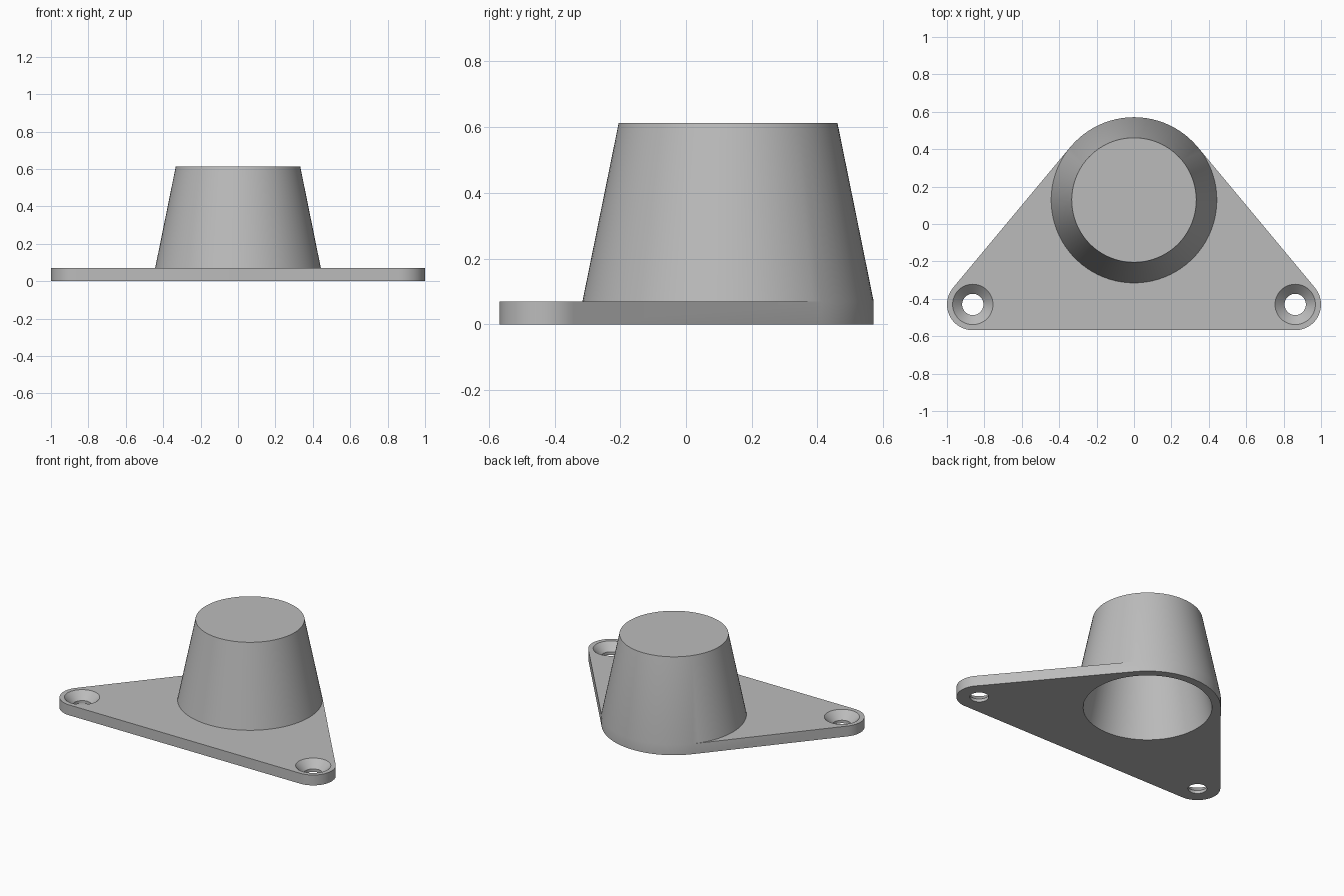
import bpy, bmesh
from math import radians, degrees, sin, cos, atan2, acos, hypot

cube = bpy.data.objects.get("Cube")
if cube:
    bpy.data.objects.remove(cube)

# Main dimensions
PLATE_Z, TOP_Z, CEILING_Z = 0.07, 0.612, 0.557
CUP_Y, CUP_R, CUP_TOP_R = 0.128, 0.443, 0.333
INNER_R, INNER_TOP_R = 0.39, 0.28
EAR_X, EAR_Y, EAR_R = 0.862, -0.43, 0.138
HOLE_R, SINK_R, SINK_Z = 0.057, 0.108, 0.02

bm = bmesh.new()


def arc(x, y, r, z, start, end, steps):
    """Vertices along an arc, both ends included (degrees)."""
    angles = [radians(start + (end - start) * i / steps) for i in range(steps + 1)]
    return [bm.verts.new((x + r * cos(a), y + r * sin(a), z)) for a in angles]


def circle(x, y, r, z, steps=48):
    return arc(x, y, r, z, 0, 360 * (steps - 1) / steps, steps - 1)


def bridge(a, b):
    """Wall of quads between two closed loops."""
    for i in range(len(a)):
        j = (i + 1) % len(a)
        bm.faces.new((a[i], a[j], b[j], b[i]))


def fill(*loops):
    """Flat face bounded by the first loop, with the others as holes."""
    edges = []
    for loop in loops:
        for u, v in zip(loop, loop[1:] + loop[:1]):
            edges.append(bm.edges.get((u, v)) or bm.edges.new((u, v)))
    bmesh.ops.triangle_fill(bm, edges=edges, use_beauty=True)


# Angle at which the straight plate sides are tangent to the cup and ears
dx, dy = EAR_X, EAR_Y - CUP_Y
tangent = degrees(atan2(dy, dx) + acos((CUP_R - EAR_R) / hypot(dx, dy)))


def cup_arcs(r, z):
    back = arc(0, CUP_Y, r, z, tangent, 180 - tangent, 24)
    front = arc(0, CUP_Y, r, z, 180 - tangent, 360 + tangent, 60)
    for v in (front[0], front[-1]):
        bm.verts.remove(v)
    return back, front[1:-1]


def ears(z):
    return (arc(-EAR_X, EAR_Y, EAR_R, z, 180 - tangent, 270, 16)
            + arc(EAR_X, EAR_Y, EAR_R, z, 270, 360 + tangent, 16))


# Plate rim
back, front = cup_arcs(CUP_R, PLATE_Z)
low_back = arc(0, CUP_Y, CUP_R, 0, tangent, 180 - tangent, 24)
top_ears, low_ears = ears(PLATE_Z), ears(0)
low_outline = low_back + low_ears
bridge(low_outline, back + top_ears)

# Tapered cup with a flat lid
lid_back, lid_front = cup_arcs(CUP_TOP_R, TOP_Z)
bridge(back + front, lid_back + lid_front)
bm.faces.new(lid_back + lid_front)

# Hollow inside, open underneath
mouth = circle(0, CUP_Y, INNER_R, 0, 72)
ceiling = circle(0, CUP_Y, INNER_TOP_R, CEILING_Z, 72)
bridge(mouth, ceiling)
bm.faces.new(ceiling)

# Countersunk screw holes
sinks, holes = [], []
for x in (-EAR_X, EAR_X):
    sink = circle(x, EAR_Y, SINK_R, PLATE_Z)
    throat = circle(x, EAR_Y, HOLE_R, SINK_Z)
    hole = circle(x, EAR_Y, HOLE_R, 0)
    bridge(sink, throat)
    bridge(throat, hole)
    sinks.append(sink)
    holes.append(hole)

# Plate top around the cup, and plate underside
fill([back[-1]] + top_ears + [back[0]] + front[::-1], *sinks)
fill(low_outline, mouth, *holes)

bmesh.ops.remove_doubles(bm, verts=bm.verts, dist=0.0001)
bmesh.ops.recalc_face_normals(bm, faces=bm.faces)
mesh = bpy.data.meshes.new("mounting_foot")
bm.to_mesh(mesh)
bm.free()

# Plain grey material
grey = bpy.data.materials.new("plain_grey")
grey.use_nodes = True
grey.diffuse_color = (0.5, 0.5, 0.5, 1)
grey.node_tree.nodes["Principled BSDF"].inputs["Base Color"].default_value = (0.5, 0.5, 0.5, 1)
mesh.materials.append(grey)

foot = bpy.data.objects.new("mounting_foot", mesh)
bpy.context.collection.objects.link(foot)
bpy.context.view_layer.objects.active = foot
foot.select_set(True)
bpy.ops.object.shade_smooth_by_angle(angle=radians(30))
